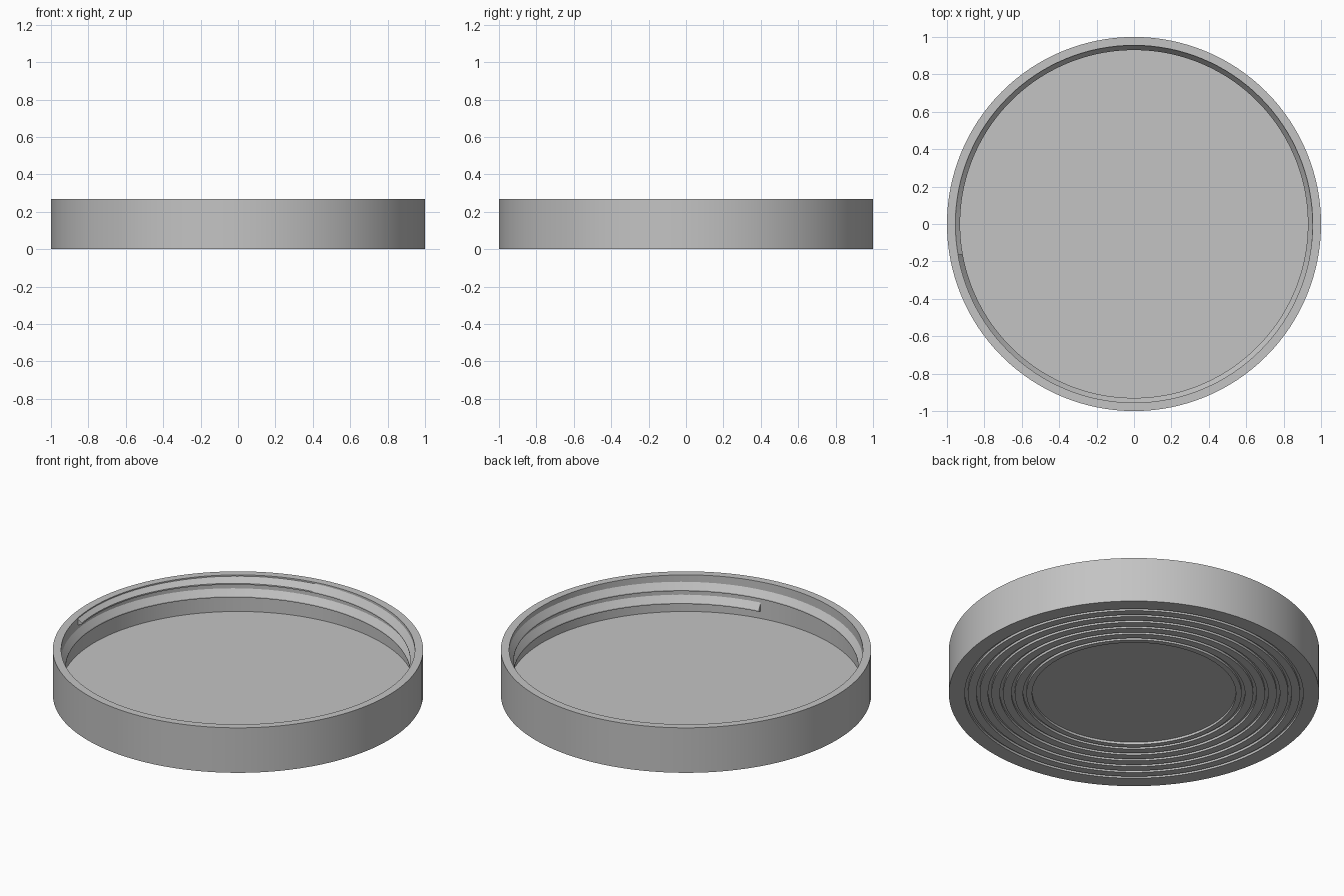
import bpy
import bmesh
from math import cos, sin, radians, tau

SEGMENTS = 128
HEIGHT = 0.268
WALL_R = 0.955
FLOOR_Z = 0.05

cube = bpy.data.objects.get("Cube")
if cube:
    bpy.data.objects.remove(cube, do_unlink=True)

grey = bpy.data.materials.new("plain grey")
grey.use_nodes = True
colour = (0.55, 0.55, 0.55, 1)
grey.diffuse_color = colour
grey.node_tree.nodes["Principled BSDF"].inputs["Base Color"].default_value = colour


def finish(name, bm):
    bmesh.ops.remove_doubles(bm, verts=bm.verts, dist=1e-5)
    bmesh.ops.recalc_face_normals(bm, faces=bm.faces)
    mesh = bpy.data.meshes.new(name)
    bm.to_mesh(mesh)
    bm.free()
    mesh.materials.append(grey)
    obj = bpy.data.objects.new(name, mesh)
    bpy.context.collection.objects.link(obj)
    bpy.ops.object.select_all(action='DESELECT')
    obj.select_set(True)
    bpy.context.view_layer.objects.active = obj
    bpy.ops.object.shade_smooth_by_angle(angle=radians(20))
    return obj


def lathe(name, profile):
    """Revolve a profile of (radius, z) points that starts and ends on the axis."""
    bm = bmesh.new()
    verts = [bm.verts.new((r, 0, z)) for r, z in profile]
    edges = [bm.edges.new(pair) for pair in zip(verts, verts[1:])]
    bmesh.ops.spin(bm, geom=verts + edges, cent=(0, 0, 0), axis=(0, 0, 1),
                   angle=tau, steps=SEGMENTS)
    return finish(name, bm)


# Lid body: recessed centre and ring grooves below, open cup above
RECESS = 0.014
GROOVE = 0.018
profile = [(0, RECESS), (0.55, RECESS), (0.55, 0)]
for i in range(6):
    r = 0.59 + 0.063 * i
    profile += [(r - GROOVE / 2, 0), (r - GROOVE / 2, RECESS),
                (r + GROOVE / 2, RECESS), (r + GROOVE / 2, 0)]
profile += [(1, 0), (1, HEIGHT), (WALL_R, HEIGHT), (WALL_R, FLOOR_Z), (0, FLOOR_Z)]
lathe("lid_body", profile)

# Screw thread: a sloped ridge climbing the inner wall
PITCH = 0.077
TURNS = 1.75
START = radians(-80)
ridge = [(WALL_R + 0.004, 0.09), (0.93, 0.1), (0.93, 0.108), (WALL_R + 0.004, 0.15)]
bm = bmesh.new()
rings = []
steps = int(SEGMENTS * TURNS)
for i in range(steps + 1):
    turn = i / SEGMENTS
    a = START + turn * tau
    rings.append([bm.verts.new((r * cos(a), r * sin(a),
                                min(z + PITCH * turn, HEIGHT - 0.003)))
                  for r, z in ridge])
for low, high in zip(rings, rings[1:]):
    for j in range(len(ridge)):
        k = (j + 1) % len(ridge)
        bm.faces.new((low[j], low[k], high[k], high[j]))
bm.faces.new(rings[0])
bm.faces.new(rings[-1])
finish("screw_thread", bm)
